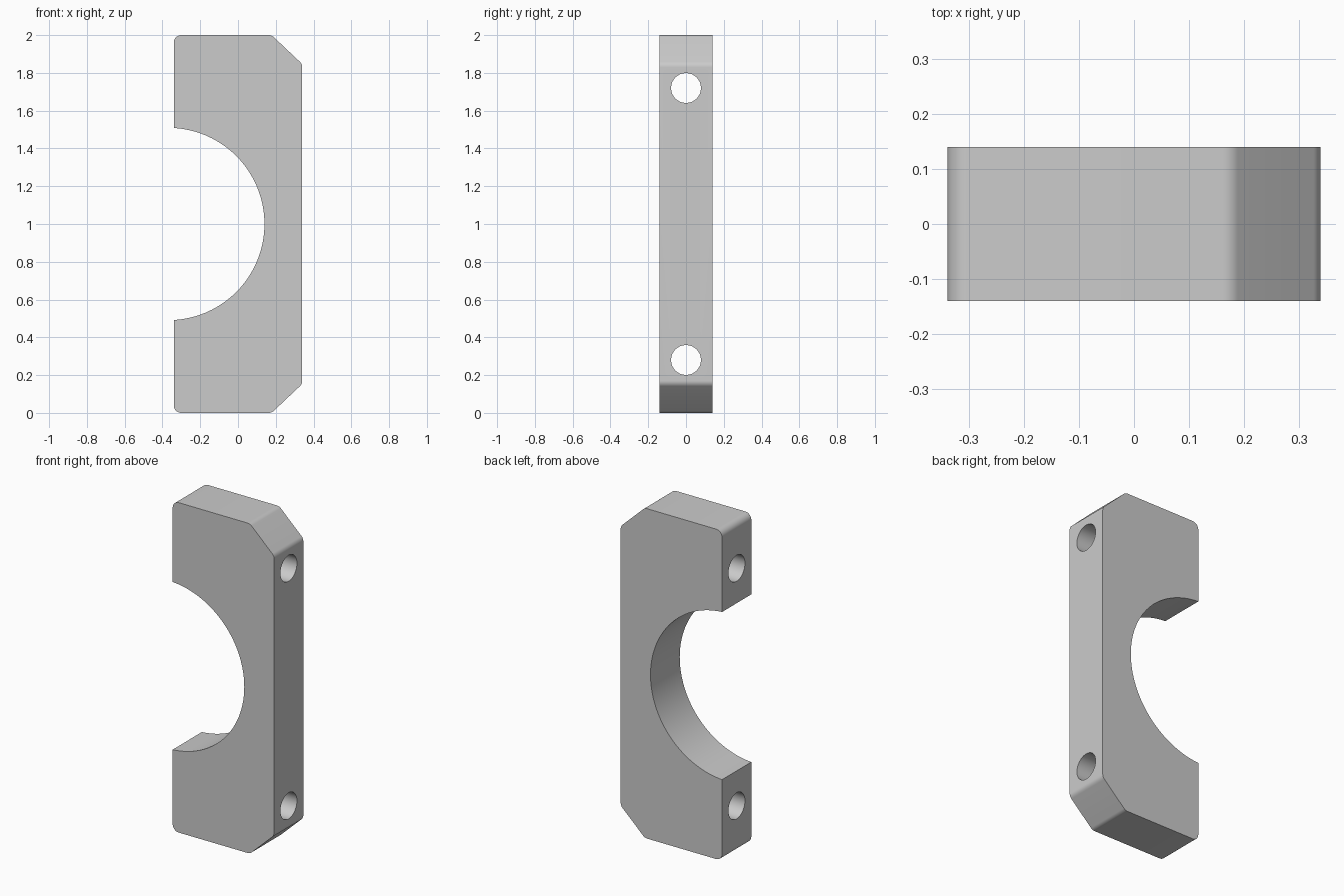
import bpy
import bmesh
import math
from mathutils import Vector

old = bpy.data.objects.get("Cube")
if old:
    bpy.data.objects.remove(old, do_unlink=True)

HALF_W, HALF_D, MID, R = 0.34, 0.14, 1.0, 0.04
BORE_X, BORE_R = -0.369, 0.509
HOLE_R, HOLE_OFFSET = 0.079, 0.72

grey = bpy.data.materials.new("plain grey")
grey.use_nodes = True
colour = (0.6, 0.6, 0.6, 1)
grey.diffuse_color = colour
grey.node_tree.nodes["Principled BSDF"].inputs["Base Color"].default_value = colour


def fillet(before, corner, after, radius, steps=8):
    """Points of a tangent arc replacing a corner."""
    b, c, a = Vector(before), Vector(corner), Vector(after)
    u, v = (b - c).normalized(), (a - c).normalized()
    half = u.angle(v) / 2
    centre = c + (u + v).normalized() * radius / math.sin(half)
    start = c + u * radius / math.tan(half) - centre
    end = c + v * radius / math.tan(half) - centre
    sweep = start.angle(end)
    return [centre + (start * math.sin((1 - i / steps) * sweep)
                      + end * math.sin(i / steps * sweep)) / math.sin(sweep)
            for i in range(steps + 1)]


# Upper half of the outline, from the right side round to the open side
corners = [(HALF_W, 0), (HALF_W, 0.847), (0.178, 1), (-HALF_W, 1), (-HALF_W, 0.5)]
upper = []
for i in range(1, 4):
    upper += fillet(*corners[i - 1:i + 2], R)

# Half of the large round cutout, ending just short of its middle
first = math.acos((-HALF_W - BORE_X) / BORE_R)
steps = 40
for i in range(steps):
    t = first * (1 - i / steps)
    upper.append(Vector((BORE_X + BORE_R * math.cos(t), BORE_R * math.sin(t))))

# Mirror the outline about the middle height
middle = [Vector((BORE_X + BORE_R, 0))]
outline = upper + middle + [Vector((p.x, -p.y)) for p in reversed(upper)]

# Clamp body: extruded outline
bm = bmesh.new()
face = bm.faces.new([bm.verts.new((p.x, -HALF_D, MID + p.y)) for p in outline])
grown = bmesh.ops.extrude_face_region(bm, geom=[face])["geom"]
bmesh.ops.translate(bm, vec=(0, 2 * HALF_D, 0),
                    verts=[g for g in grown if isinstance(g, bmesh.types.BMVert)])
bmesh.ops.recalc_face_normals(bm, faces=bm.faces)
mesh = bpy.data.meshes.new("clamp_half")
bm.to_mesh(mesh)
bm.free()
mesh.materials.append(grey)
body = bpy.data.objects.new("clamp_half", mesh)
bpy.context.collection.objects.link(body)
bpy.context.view_layer.objects.active = body

# Bolt holes running straight through from side to side
for name, side in (("upper", 1), ("lower", -1)):
    bpy.ops.mesh.primitive_cylinder_add(
        vertices=64, radius=HOLE_R, depth=1,
        location=(0, 0, MID + side * HOLE_OFFSET), rotation=(0, math.pi / 2, 0))
    cutter = bpy.context.object
    cutter.name = name + "_bolt_hole_cutter"
    cutter.hide_render = True
    cutter.data.materials.append(grey)
    bpy.context.view_layer.objects.active = body
    cut = body.modifiers.new(name + "_bolt_hole", 'BOOLEAN')
    cut.operation = 'DIFFERENCE'
    cut.solver = 'EXACT'
    cut.object = cutter
    bpy.ops.object.modifier_apply(modifier=cut.name)
    bpy.data.objects.remove(cutter, do_unlink=True)

# Smooth arcs, sharp rims
bpy.ops.object.select_all(action='DESELECT')
body.select_set(True)
bpy.context.view_layer.objects.active = body
bpy.ops.object.shade_smooth_by_angle(angle=math.radians(30))
